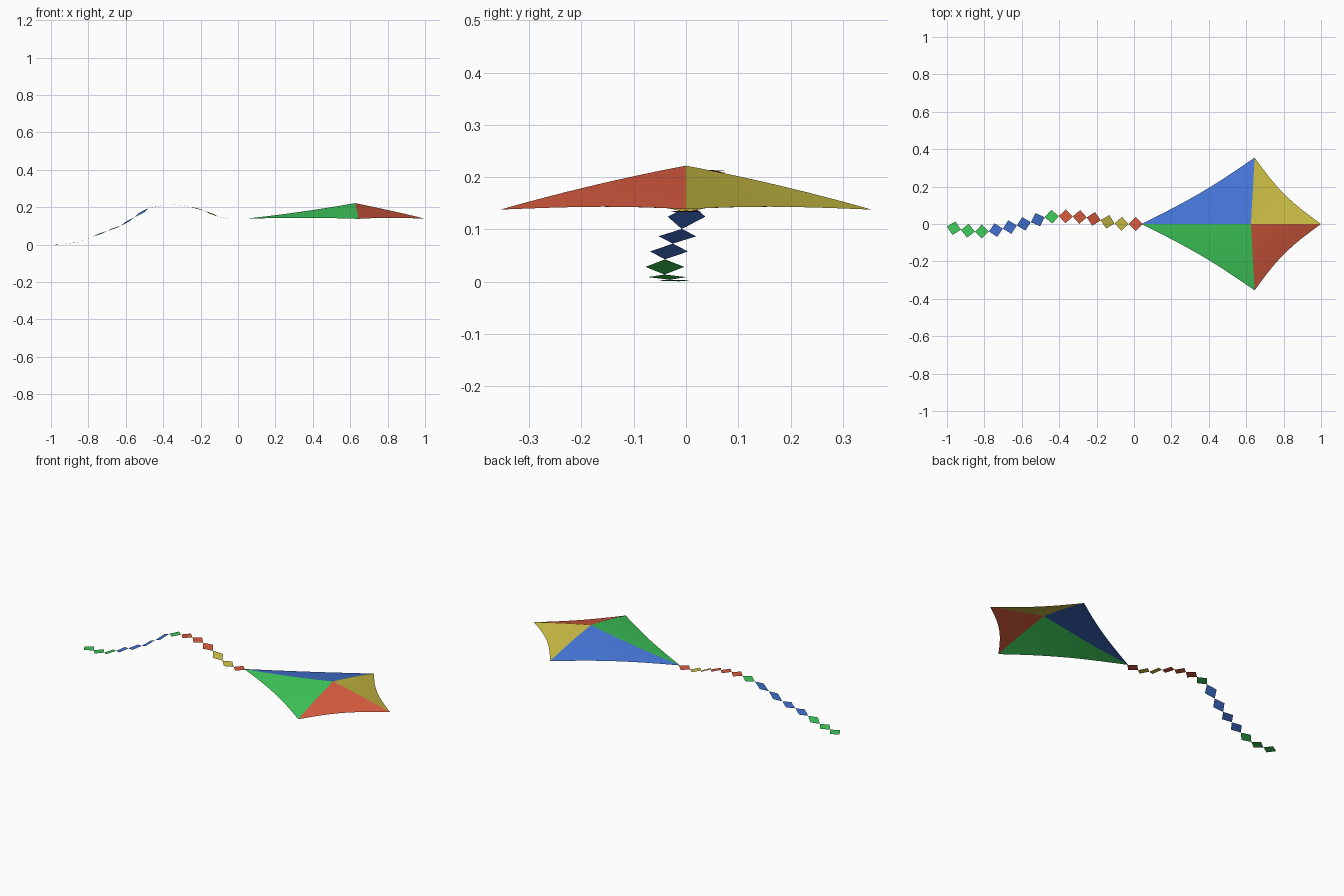
import bpy, bmesh, math
from mathutils import Vector

if "Cube" in bpy.data.objects:
    bpy.data.objects.remove(bpy.data.objects["Cube"])


def material(name, rgb):
    m = bpy.data.materials.new(name)
    m.diffuse_color = (*rgb, 1)
    m.use_nodes = True
    m.node_tree.nodes["Principled BSDF"].inputs["Base Color"].default_value = m.diffuse_color
    return m


MATS = {
    "r": material("red", (0.68, 0.105, 0.05)),
    "y": material("yellow", (0.62, 0.53, 0.06)),
    "g": material("green", (0.05, 0.60, 0.105)),
    "b": material("blue", (0.06, 0.18, 0.68)),
}


def make_object(name, bm, mat):
    # Sheets all face upward
    bm.normal_update()
    for f in bm.faces:
        if f.normal.z < 0:
            f.normal_flip()
    me = bpy.data.meshes.new(name)
    bm.to_mesh(me)
    bm.free()
    me.materials.append(mat)
    ob = bpy.data.objects.new(name, me)
    bpy.context.collection.objects.link(ob)
    return ob


# Sail: four cloth panels stretched from a raised centre to the kite's corners
CENTRE = Vector((0.625, 0, 0.222))
N = 14


def sail_panel(name, spine_end, side, spine_bow, edge_sag, mat):
    s = Vector(spine_end)
    w = Vector((0.645, 0.355 * side, 0.138))
    mid = (s + w) / 2
    inward = (CENTRE - mid)
    inward.z = 0
    inward.normalize()
    bm = bmesh.new()
    centre = bm.verts.new(CENTRE)
    rows = []
    for j in range(N + 1):
        t = j / N
        # hem bows inward between the corners
        edge = s.lerp(w, t) + inward * edge_sag * math.sin(math.pi * t)
        edge.z += 0.005 * math.sin(math.pi * t)
        k = spine_bow * (1 - t) + 0.2 * t
        row = [centre]
        for i in range(1, N + 1):
            r = i / N
            p = CENTRE.lerp(edge, r)
            p.z = edge.z + (CENTRE.z - edge.z) * (1 - r + k * r * (1 - r))
            row.append(bm.verts.new(p))
        rows.append(row)
    for a, b in zip(rows, rows[1:]):
        bm.faces.new((centre, a[1], b[1]))
        for i in range(1, N):
            bm.faces.new((a[i], a[i + 1], b[i + 1], b[i]))
    ob = make_object(name, bm, mat)
    for p in ob.data.polygons:
        p.use_smooth = True


NOSE, TAIL = (1.0, 0, 0.139), (0.04, 0, 0.139)
sail_panel("sail_nose_right", NOSE, -1, 0.1, 0.026, MATS["r"])
sail_panel("sail_nose_left", NOSE, 1, 0.1, 0.026, MATS["y"])
sail_panel("sail_tail_right", TAIL, -1, -0.25, 0.018, MATS["g"])
sail_panel("sail_tail_left", TAIL, 1, -0.25, 0.018, MATS["b"])

# Tail: a chain of flat diamonds along a waving path of (y, z) joints
JOINTS = [(0, .136), (0, .133), (.003, .149), (.02, .181), (.035, .203),
          (.04, .214), (.042, .210), (.036, .196), (.01, .148), (-.008, .101),
          (-.025, .073), (-.04, .043), (-.041, .014), (-.031, .004), (-.014, .001)]
path = [Vector((0.046 - 1.046 * i / 14, y, z)) for i, (y, z) in enumerate(JOINTS)]
for i, c in enumerate("ryyrrrgbbbbggg"):
    a, b = path[i], path[i + 1]
    mid = (a + b) / 2
    across = Vector((0, 0, 1)).cross(b - a).normalized() * 0.037
    bm = bmesh.new()
    bm.faces.new([bm.verts.new(p) for p in (a, mid + across, b, mid - across)])
    make_object(f"tail_diamond_{i + 1}", bm, MATS[c])
